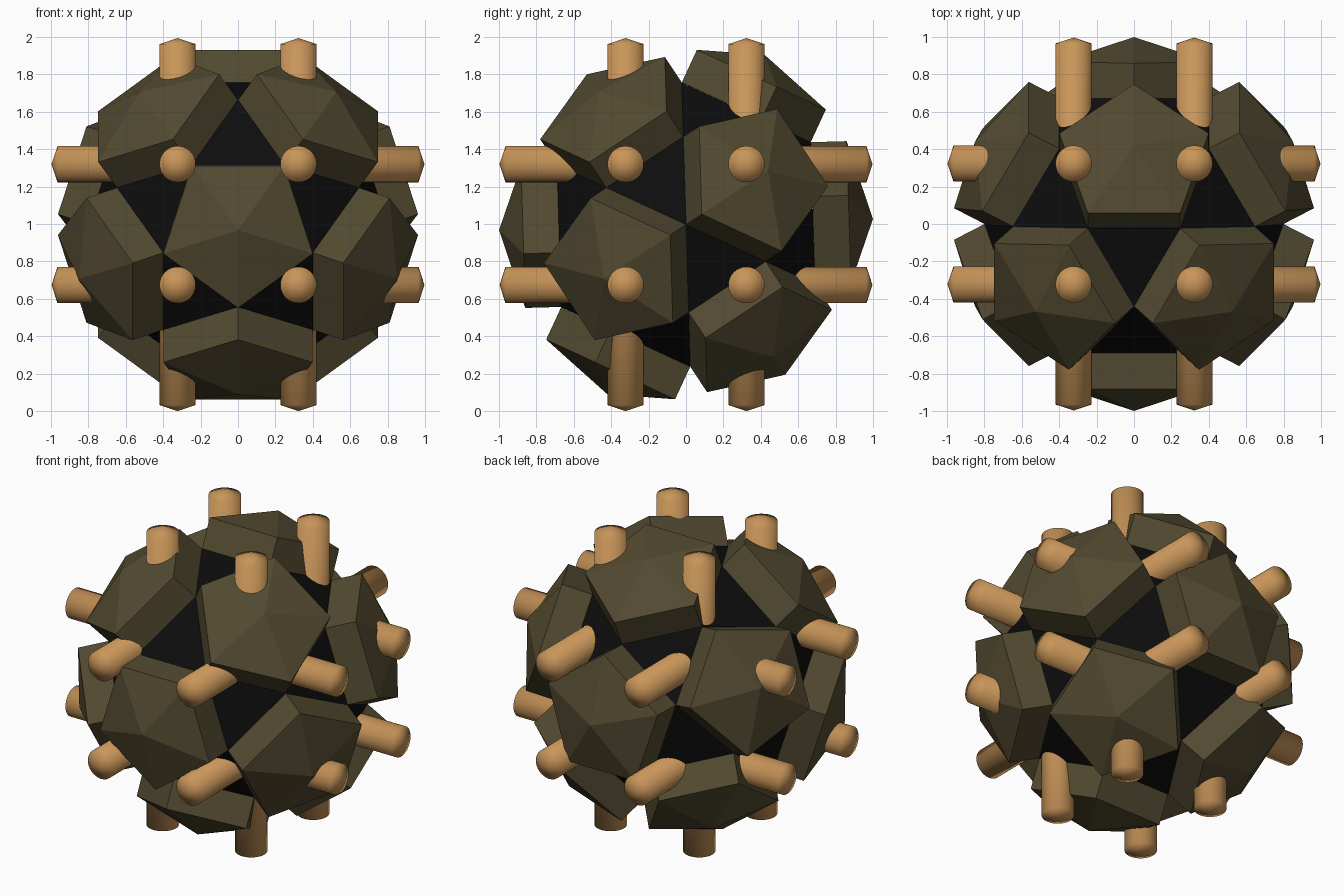
import bpy, bmesh, math
from mathutils import Vector, Matrix

if "Cube" in bpy.data.objects:
    bpy.data.objects.remove(bpy.data.objects["Cube"])

CENTRE = Vector((0, 0, 0.997))
PHI = (1 + 5 ** 0.5) / 2
PENT_R, BASE, RIM, APEX = 0.42, 0.68, 0.872, 1.0
ROD_POS, ROD_R, ROD_END, ROD_SHOULDER = 0.323, 0.097, 0.997, 0.965


def colour(name, rgb):
    m = bpy.data.materials.new(name)
    m.diffuse_color = (*rgb, 1)
    m.use_nodes = True
    m.node_tree.nodes["Principled BSDF"].inputs["Base Color"].default_value = m.diffuse_color
    return m


def finish(bm, name, mat, smooth=False):
    bmesh.ops.recalc_face_normals(bm, faces=bm.faces)
    me = bpy.data.meshes.new(name)
    bm.to_mesh(me)
    bm.free()
    me.materials.append(mat)
    for p in me.polygons:
        p.use_smooth = smooth
    ob = bpy.data.objects.new(name, me)
    ob.location = CENTRE
    bpy.context.collection.objects.link(ob)


black = colour("black", (0.004, 0.004, 0.004))
olive = colour("olive", (0.085, 0.068, 0.030))
tan = colour("tan", (0.58, 0.30, 0.10))

# Twelve icosahedron directions, turned so one points almost straight forward
turn = Matrix.Rotation(math.radians(33.43), 3, 'X')
dirs = []
for a in (-PHI, PHI):
    for b in (-1, 1):
        for v in ((0, a, b), (b, 0, a), (a, b, 0)):
            dirs.append(turn @ Vector(v).normalized())


def ring(n):
    """Five unit vectors around n, pointing to the neighbouring directions."""
    near = [m for m in dirs if 0.3 < n.dot(m) < 0.9]
    ts = [(m - n * n.dot(m)).normalized() for m in near]
    u = ts[0]
    w = n.cross(u)
    return sorted(ts, key=lambda t: math.atan2(t.dot(w), t.dot(u)))


# Black core: pentagons and triangles
bm = bmesh.new()
for n in dirs:
    for t in ring(n):
        bm.verts.new(n * BASE + t * PENT_R)
bmesh.ops.remove_doubles(bm, verts=bm.verts, dist=0.02)
bmesh.ops.convex_hull(bm, input=bm.verts)
finish(bm, "core", black)

# Pentagonal blocks with shallow pyramid tops
for i, n in enumerate(dirs):
    bm = bmesh.new()
    ts = ring(n)
    low = [bm.verts.new(n * BASE + t * PENT_R) for t in ts]
    top = [bm.verts.new(n * RIM + t * PENT_R) for t in ts]
    tip = bm.verts.new(n * APEX)
    bm.faces.new(low)
    for k in range(5):
        j = (k + 1) % 5
        bm.faces.new((low[k], low[j], top[j], top[k]))
        bm.faces.new((top[k], top[j], tip))
    finish(bm, f"pentagon_block_{i + 1}", olive)

# Rods running right through the ball along each axis, with shallow cone ends
profile = [(0, -ROD_END), (ROD_R, -ROD_SHOULDER), (ROD_R, ROD_SHOULDER), (0, ROD_END)]
axes = {"x": Matrix.Rotation(math.pi / 2, 3, 'Y'),
        "y": Matrix.Rotation(math.pi / 2, 3, 'X'),
        "z": Matrix.Identity(3)}
for axis, rot in axes.items():
    for sx in (-1, 1):
        for sy in (-1, 1):
            bm = bmesh.new()
            vs = [bm.verts.new((r, 0, z)) for r, z in profile]
            es = [bm.edges.new(p) for p in zip(vs, vs[1:])]
            bmesh.ops.spin(bm, geom=vs + es, cent=(0, 0, 0), axis=(0, 0, 1),
                           angle=2 * math.pi, steps=32)
            bmesh.ops.remove_doubles(bm, verts=bm.verts, dist=0.0005)
            bmesh.ops.translate(bm, verts=bm.verts, vec=(sx * ROD_POS, sy * ROD_POS, 0))
            bmesh.ops.rotate(bm, verts=bm.verts, cent=(0, 0, 0), matrix=rot)
            finish(bm, f"rod_{axis}", tan, smooth=True)
